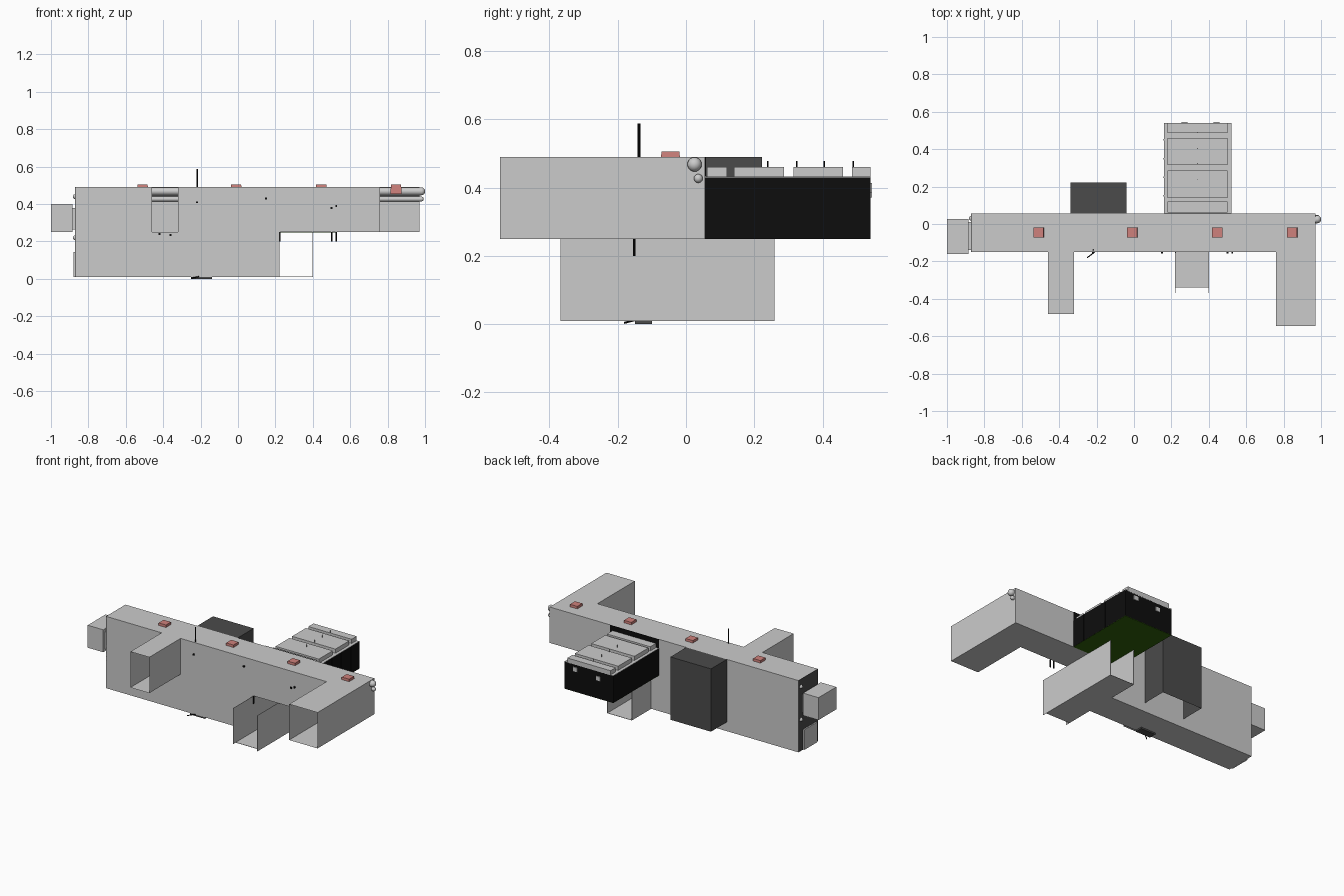
import bpy, bmesh, math
from mathutils import Matrix, Vector

if "Cube" in bpy.data.objects:
    bpy.data.objects.remove(bpy.data.objects["Cube"])


def material(name, rgb):
    m = bpy.data.materials.new(name)
    m.diffuse_color = (*rgb, 1)
    m.use_nodes = True
    m.node_tree.nodes["Principled BSDF"].inputs["Base Color"].default_value = m.diffuse_color
    return m


BLACK = material("black", (0.004, 0.004, 0.004))
DARK = material("dark_grey", (0.07, 0.07, 0.07))
GREEN = material("green", (0.03, 0.12, 0.003))
PINK = material("pink", (0.62, 0.22, 0.2))


def finish(name, bm, mat=None):
    me = bpy.data.meshes.new(name)
    bm.to_mesh(me)
    bm.free()
    ob = bpy.data.objects.new(name, me)
    bpy.context.collection.objects.link(ob)
    if mat:
        me.materials.append(mat)
    return ob


def box(name, x, y, z, mat=None, skip=(), taper=0.0):
    """Box from ranges; skip lists open sides such as '-y'; taper insets the top."""
    bm = bmesh.new()
    v = {}
    for i in (0, 1):
        for j in (0, 1):
            for k in (0, 1):
                t = taper * k
                v[i, j, k] = bm.verts.new((x[i] + t * (1 - 2 * i), y[j] + t * (1 - 2 * j), z[k]))
    sides = {
        "-x": "000 001 011 010", "+x": "100 110 111 101",
        "-y": "000 100 101 001", "+y": "010 011 111 110",
        "-z": "000 010 110 100", "+z": "001 101 111 011"}
    for key, text in sides.items():
        if key not in skip:
            bm.faces.new([v[tuple(int(c) for c in w)] for w in text.split()])
    return finish(name, bm, mat)


def rod(name, a, b, r, mat=None, sides=8):
    a, b = Vector(a), Vector(b)
    bm = bmesh.new()
    rot = (b - a).to_track_quat('Z', 'Y').to_matrix().to_4x4()
    bmesh.ops.create_cone(bm, cap_ends=True, segments=sides, radius1=r, radius2=r,
                          depth=(b - a).length, matrix=Matrix.Translation((a + b) / 2) @ rot)
    return finish(name, bm, mat)


def ball(name, p, r):
    bm = bmesh.new()
    bmesh.ops.create_uvsphere(bm, u_segments=16, v_segments=10, radius=r,
                              matrix=Matrix.Translation(p))
    for f in bm.faces:
        f.smooth = True
    return finish(name, bm)


# Main hull: hollow shell, stepped underneath, open into two front corridors
F, B, LOW, MID, TOP = -0.15, 0.055, 0.01, 0.25, 0.49
xs = [-0.87, -0.46, -0.32, 0.22, 0.76, 0.97]
corridor = {1: -0.48, 4: -0.545}
bm = bmesh.new()


def quad(*pts):
    bm.faces.new([bm.verts.new(p) for p in pts])


for i, (a, b) in enumerate(zip(xs, xs[1:])):
    lo = LOW if b <= 0.23 else MID
    wall_top = MID if i in corridor else TOP
    quad((a, F, TOP), (b, F, TOP), (b, B, TOP), (a, B, TOP))
    quad((a, F, lo), (a, B, lo), (b, B, lo), (b, F, lo))
    quad((a, B, lo), (a, B, TOP), (b, B, TOP), (b, B, lo))
    if wall_top > lo:
        quad((a, F, lo), (b, F, lo), (b, F, wall_top), (a, F, wall_top))
quad((0.97, F, MID), (0.97, B, MID), (0.97, B, TOP), (0.97, F, TOP))
quad((0.22, F, LOW), (0.22, B, LOW), (0.22, B, MID), (0.22, F, MID))
bmesh.ops.remove_doubles(bm, verts=bm.verts, dist=1e-4)
finish("main_hull", bm)
box("end_wall", (-0.871, -0.869), (F, B), (LOW, TOP), DARK)

# Front corridors, open at both ends
for i, y0 in corridor.items():
    box("front_corridor", (xs[i], xs[i + 1]), (y0, F), (MID, TOP), skip=("-y", "+y"))

# Cross passage below the hull, open at the ends and on top
for x in (0.22, 0.40):
    box("passage_wall", (x - 0.001, x + 0.001), (-0.368, 0.26), (LOW, MID))
box("passage_floor", (0.22, 0.40), (-0.34, 0.26), (LOW, LOW + 0.002))

# Dark block on the back, open underneath
box("rear_block", (-0.34, -0.04), (B, 0.222), (0.07, TOP), DARK, skip=("-z", "-y"))

# Pipes along the hull with rounded ends
for y, z, r in ((0.025, 0.468, 0.021), (0.036, 0.427, 0.013)):
    p = rod("long_pipe", (-0.868, y, z), (0.98, y, z), r, sides=16)
    for f in p.data.polygons:
        f.use_smooth = len(f.vertices) == 4
    ball("pipe_end", (0.98, y, z), r)
for z in (0.44, 0.22):
    ball("end_wall_port", (-0.87, 0.03, z), 0.013)

# End airlock in stepped sections
box("airlock_neck", (-0.887, -0.87), (-0.14, 0.012), (0.265, 0.38))
box("airlock_inner", (-0.915, -0.885), (-0.16, 0.028), (0.25, 0.40))
box("airlock_outer", (-1.0, -0.915), (-0.16, 0.028), (0.25, 0.40))
# End door panels
for i in range(3):
    y = -0.13 + i * 0.047
    box("end_door_panel", (-0.88, -0.87), (y, y + 0.043), (LOW, 0.145))

# Battery bay: black walls, green floor, grey covers
bx, by = (0.16, 0.52), (B, 0.54)
box("bay_walls", bx, by, (MID, 0.43), BLACK, skip=("-z", "+z"))
box("bay_floor", bx, by, (0.249, 0.252), GREEN)
box("bay_lid", bx, by, (0.425, 0.432))
box("bay_back_board", bx, (B, B + 0.004), (MID, TOP), BLACK)
for y0, y1 in ((0.062, 0.12), (0.14, 0.287), (0.315, 0.46), (0.487, 0.54)):
    box("bay_cover", (0.18, 0.50), (y0, y1), (0.432, 0.46))
for y in (0.24, 0.325, 0.405, 0.49):
    rod("cover_pin", (0.34, y, 0.43), (0.34, y, 0.478), 0.002, BLACK)
for x, z in ((0.44, 0.40), (0.27, 0.385)):
    box("bay_socket", (x - 0.016, x + 0.016), (0.54, 0.545), (z - 0.014, z + 0.014))
for y in (0.15, 0.25, 0.35, 0.45):
    for x in bx:
        box("bay_rib", (x - 0.002, x + 0.002), (y - 0.004, y + 0.004), (MID, 0.43), BLACK)

# Roof beacons, passing through the roof
for x in (-0.51, -0.01, 0.445, 0.845):
    box("roof_beacon", (x - 0.03, x + 0.03), (-0.075, -0.016), (0.455, 0.506), PINK, taper=0.003)

# Antenna and hanging rods
rod("antenna", (-0.218, -0.138, TOP), (-0.218, -0.138, 0.588), 0.004, BLACK)
for x in (0.222, 0.50, 0.525):
    rod("hanging_rod", (x, -0.152, 0.20), (x, -0.152, 0.25), 0.004, BLACK)

# Small fittings on the front wall and underside
for x, z in ((-0.22, 0.41), (0.15, 0.43), (0.50, 0.38), (0.525, 0.39), (-0.42, 0.24), (-0.36, 0.235)):
    box("wall_fitting", (x - 0.005, x + 0.005), (-0.158, F), (z - 0.005, z + 0.005), BLACK)
rod("belly_wire", (-0.25, -0.18, 0.004), (-0.21, -0.15, 0.012), 0.003, BLACK)
box("belly_plate", (-0.25, -0.14), (-0.15, -0.10), (0.0, 0.01), DARK, skip=("+z",))
